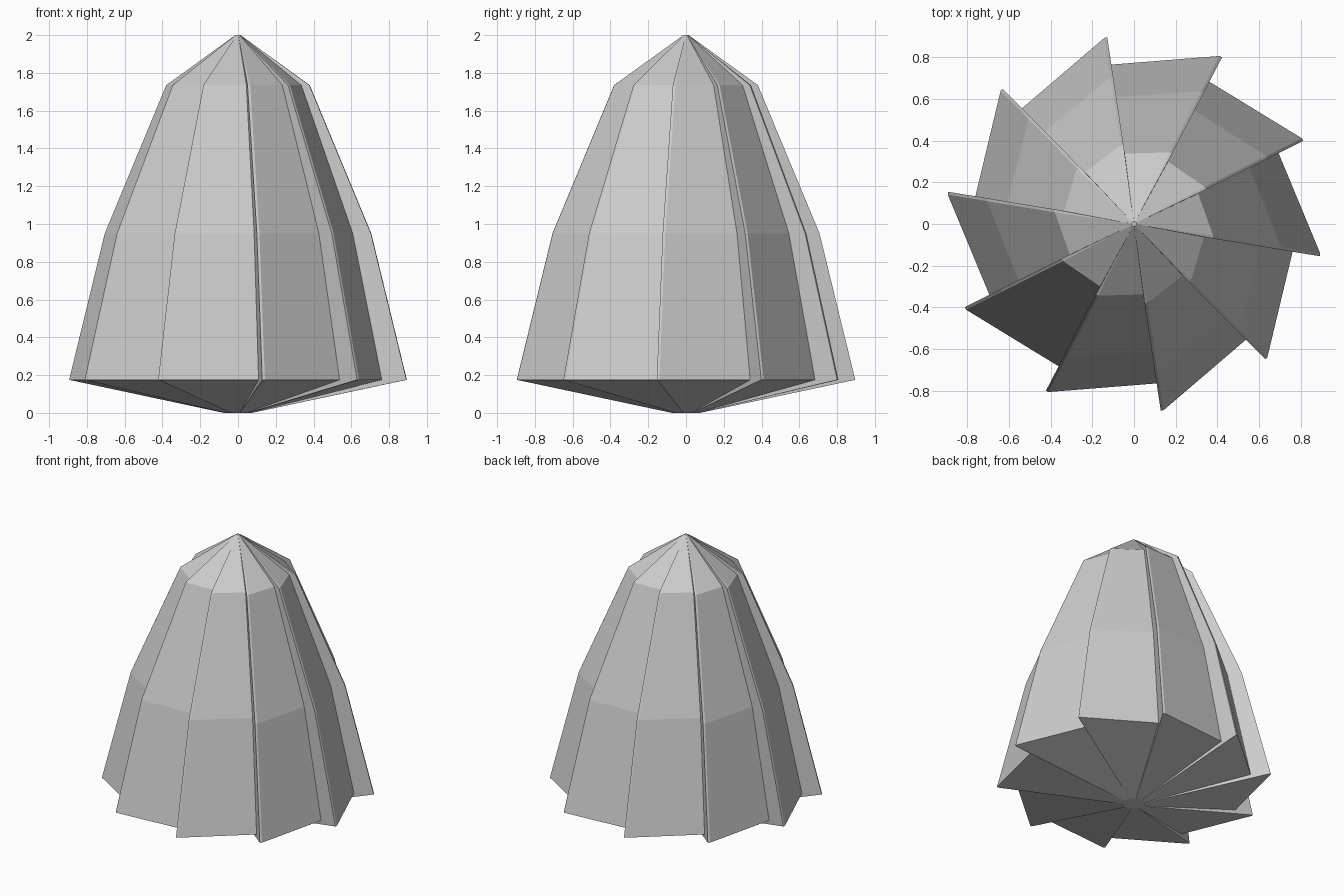
import bpy, bmesh
from math import radians, cos, sin

if "Cube" in bpy.data.objects:
    bpy.data.objects.remove(bpy.data.objects["Cube"])

TEETH = 10
START = radians(26.6)
# (ridge radius, valley radius, z) from the base up to the tip
PROFILE = [
    (0.075, 0.065, 0.0),
    (0.905, 0.773, 0.175),
    (0.714, 0.617, 0.95),
    (0.384, 0.341, 1.735),
    (0.014, 0.012, 2.0),
]


def ring(bm, ridge, valley, z):
    """Sawtooth cross-section: valley, then a narrow blunt ridge, per tooth."""
    half = min(0.007, ridge * 0.02)
    verts = []
    for i in range(TEETH):
        a = START + i * radians(360 / TEETH)
        for r, t in ((valley, -half), (ridge, -half), (ridge, half)):
            verts.append(bm.verts.new((r * cos(a) - t * sin(a),
                                       r * sin(a) + t * cos(a), z)))
    return verts


# Pleated body lofted through the sawtooth rings
bm = bmesh.new()
rings = [ring(bm, *p) for p in PROFILE]
n = len(rings[0])
for low, high in zip(rings, rings[1:]):
    for i in range(n):
        j = (i + 1) % n
        bm.faces.new((low[i], low[j], high[j], high[i]))

# Flat caps at base and tip
bm.faces.new(rings[0][::-1])
bm.faces.new(rings[-1])
bmesh.ops.recalc_face_normals(bm, faces=bm.faces)

mesh = bpy.data.meshes.new("pleated_body")
bm.to_mesh(mesh)
bm.free()
body = bpy.data.objects.new("pleated_body", mesh)
bpy.context.collection.objects.link(body)
